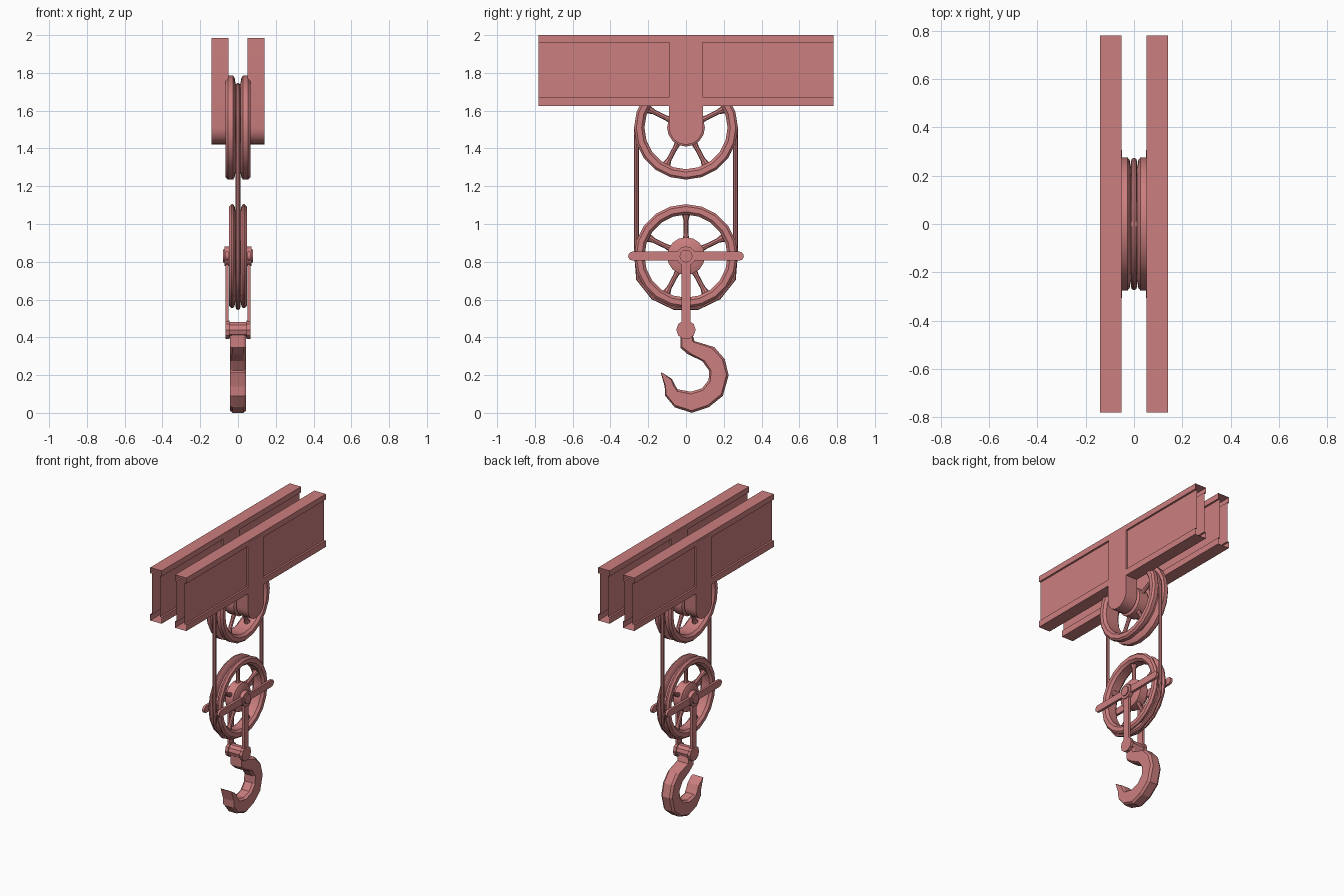
import bpy, bmesh
from math import sin, cos, pi, radians
from mathutils import Vector, Matrix

if "Cube" in bpy.data.objects:
    bpy.data.objects.remove(bpy.data.objects["Cube"])

mat = bpy.data.materials.new("painted_metal")
mat.diffuse_color = (0.6, 0.21, 0.21, 1)
mat.use_nodes = True
mat.node_tree.nodes["Principled BSDF"].inputs["Base Color"].default_value = mat.diffuse_color


def finish(name, bm, smooth=True):
    bmesh.ops.recalc_face_normals(bm, faces=bm.faces)
    me = bpy.data.meshes.new(name)
    bm.to_mesh(me)
    bm.free()
    ob = bpy.data.objects.new(name, me)
    bpy.context.collection.objects.link(ob)
    me.materials.append(mat)
    if smooth:
        bpy.ops.object.select_all(action='DESELECT')
        ob.select_set(True)
        bpy.context.view_layer.objects.active = ob
        bpy.ops.object.shade_smooth_by_angle(angle=radians(32))
    return ob


def bridge(bm, rings, closed=False, caps=True):
    """Skin a list of equal vertex-position loops."""
    vs = [[bm.verts.new(p) for p in r] for r in rings]
    n, m = len(vs[0]), len(vs)
    for i in range(m if closed else m - 1):
        a, b = vs[i], vs[(i + 1) % m]
        for j in range(n):
            k = (j + 1) % n
            bm.faces.new((a[j], a[k], b[k], b[j]))
    if caps and not closed:
        bm.faces.new(vs[0])
        bm.faces.new(vs[-1])


def lathe(bm, profile, z, n):
    """Revolve a closed (x, r) profile about the x axis at height z."""
    bridge(bm, [[(x, r * cos(2 * pi * i / n), z + r * sin(2 * pi * i / n))
                 for x, r in profile] for i in range(n)], closed=True)


def plate(bm, outline, x0, x1):
    bridge(bm, [[(x, y, z) for y, z in outline] for x in (x0, x1)])


def disc(r, z, n):
    return [(r * cos(2 * pi * i / n), z + r * sin(2 * pi * i / n)) for i in range(n)]


# Twin beams: open-ended I sections with a central hanger post
for side, s in (("left", -1), ("right", 1)):
    a, b, c, d = 0.052, 0.065, 0.128, 0.141
    section = [(a, 1.625), (d, 1.625), (d, 1.67), (c, 1.67), (c, 1.96), (d, 1.96),
               (d, 2.0), (a, 2.0), (a, 1.96), (b, 1.96), (b, 1.67), (a, 1.67)]
    bm = bmesh.new()
    bridge(bm, [[(s * x, y, z) for x, z in section] for y in (-0.78, 0.78)], caps=False)
    finish("beam_" + side, bm, False)

    hanger = [(0.088, 1.985), (-0.088, 1.985)]
    hanger += [(0.09 * cos(t), 1.51 + 0.09 * sin(t))
               for t in [pi + pi * i / 10 for i in range(11)]]
    bm = bmesh.new()
    plate(bm, hanger, s * 0.0515, s * 0.1415)
    finish("hanger_" + side, bm)


# Grooved, spoked wheels with hubs
def wheel(name, z, w, hub_w):
    bm = bmesh.new()
    half = [(0.012, 0.232), (0.018, 0.264), (0.026, 0.275), (w - 0.012, 0.275),
            (w, 0.263), (w, 0.235), (w - 0.016, 0.22)]
    lathe(bm, half + [(-x, r) for x, r in reversed(half)], z, 20)
    finish(name + "_rim", bm)

    bm = bmesh.new()
    h = hub_w
    lathe(bm, [(-h, 0.03), (-h, 0.07), (-h * 0.7, 0.1), (h * 0.7, 0.1),
               (h, 0.07), (h, 0.03)], z, 16)
    finish(name + "_hub", bm)

    bm = bmesh.new()
    for ang in (26, 90, 154, 242, 298):
        t = radians(ang)
        out, tan = Vector((0, cos(t), sin(t))), Vector((0, -sin(t), cos(t)))
        rings = []
        for d, r in ((0.08, 0.018), (0.12, 0.013), (0.19, 0.013), (0.225, 0.024)):
            rings.append([Vector((0, 0, z)) + out * d + tan * (r * cos(q))
                          + Vector((r * sin(q), 0, 0))
                          for q in [2 * pi * i / 8 for i in range(8)]])
        bridge(bm, rings)
    finish(name + "_spokes", bm)


wheel("upper_wheel", 1.51, 0.065, 0.05)
wheel("lower_wheel", 0.83, 0.047, 0.042)

# Axles
bm = bmesh.new()
plate(bm, disc(0.045, 1.51, 12), -0.07, 0.07)
finish("upper_axle", bm)
bm = bmesh.new()
plate(bm, disc(0.034, 0.83, 12), -0.08, 0.08)
for s in (-1, 1):
    plate(bm, disc(0.052, 0.83, 12), s * 0.045, s * 0.072)
finish("lower_axle", bm)

# Rope loop over the upper wheel and under the lower wheel
path = [(0.262 * cos(t), 1.51 + 0.225 * sin(t)) for t in [pi * i / 12 for i in range(13)]]
path += [(-0.262, 0.83)]
path += [(0.28 * cos(t), 0.83 + 0.28 * sin(t)) for t in [pi + pi * i / 7 for i in range(1, 7)]]
path += [(0.262, 0.83)]
bm = bmesh.new()
rings = []
for i, (y, z) in enumerate(path):
    p, q = path[i - 1], path[(i + 1) % len(path)]
    t = Vector((0, q[0] - p[0], q[1] - p[1])).normalized()
    nrm = Vector((0, t.z, -t.y))
    rings.append([Vector((0, y, z)) + nrm * (0.012 * cos(a)) + Vector((0.012 * sin(a), 0, 0))
                  for a in [2 * pi * k / 8 for k in range(8)]])
bridge(bm, rings, closed=True)
finish("rope", bm)

# Cross bars and hook arms on both sides of the lower wheel
for side, s in (("left", -1), ("right", 1)):
    r = 0.024
    bar = [(0.282 + r * cos(t), 0.83 + r * sin(t)) for t in [-pi / 2 + pi * i / 6 for i in range(7)]]
    bar += [(-y, 1.66 - z) for y, z in bar]
    bm = bmesh.new()
    plate(bm, bar, s * 0.05, s * 0.067)
    finish("cross_bar_" + side, bm)
    bm = bmesh.new()
    plate(bm, [(-r, 0.83), (-r, 0.45), (r, 0.45), (r, 0.83)], s * 0.05, s * 0.066)
    plate(bm, disc(0.051, 0.44, 10), s * 0.046, s * 0.067)
    finish("hook_arm_" + side, bm)

bm = bmesh.new()
plate(bm, disc(0.042, 0.44, 10), -0.055, 0.055)
finish("hook_pin", bm)

# Hook: bevelled section swept through outer / inner edge pairs
pairs = [((0.03, 0.43), (-0.03, 0.43)), ((0.045, 0.38), (-0.03, 0.345)),
         ((0.15, 0.348), (0.01, 0.31)), ((0.205, 0.285), (0.085, 0.275)),
         ((0.226, 0.2), (0.122, 0.225)), ((0.195, 0.09), (0.12, 0.175)),
         ((0.12, 0.03), (0.085, 0.13)), ((0.03, 0.0), (0.025, 0.112)),
         ((-0.06, 0.03), (-0.045, 0.125)), ((-0.11, 0.09), (-0.06, 0.15)),
         ((-0.113, 0.14), (-0.075, 0.18)), ((-0.134, 0.215), (-0.122, 0.21))]
rings = []
for o, i in pairs:
    o, i = Vector((0, *o)), Vector((0, *i))
    mid, h = (o + i) / 2, (o - i) / 2
    rings.append([mid + h * u + Vector((x, 0, 0)) for u, x in
                  ((1, 0.028), (0.78, 0.043), (-0.78, 0.043), (-1, 0.028),
                   (-1, -0.028), (-0.78, -0.043), (0.78, -0.043), (1, -0.028))])
bm = bmesh.new()
bridge(bm, rings)
finish("hook", bm, False)
